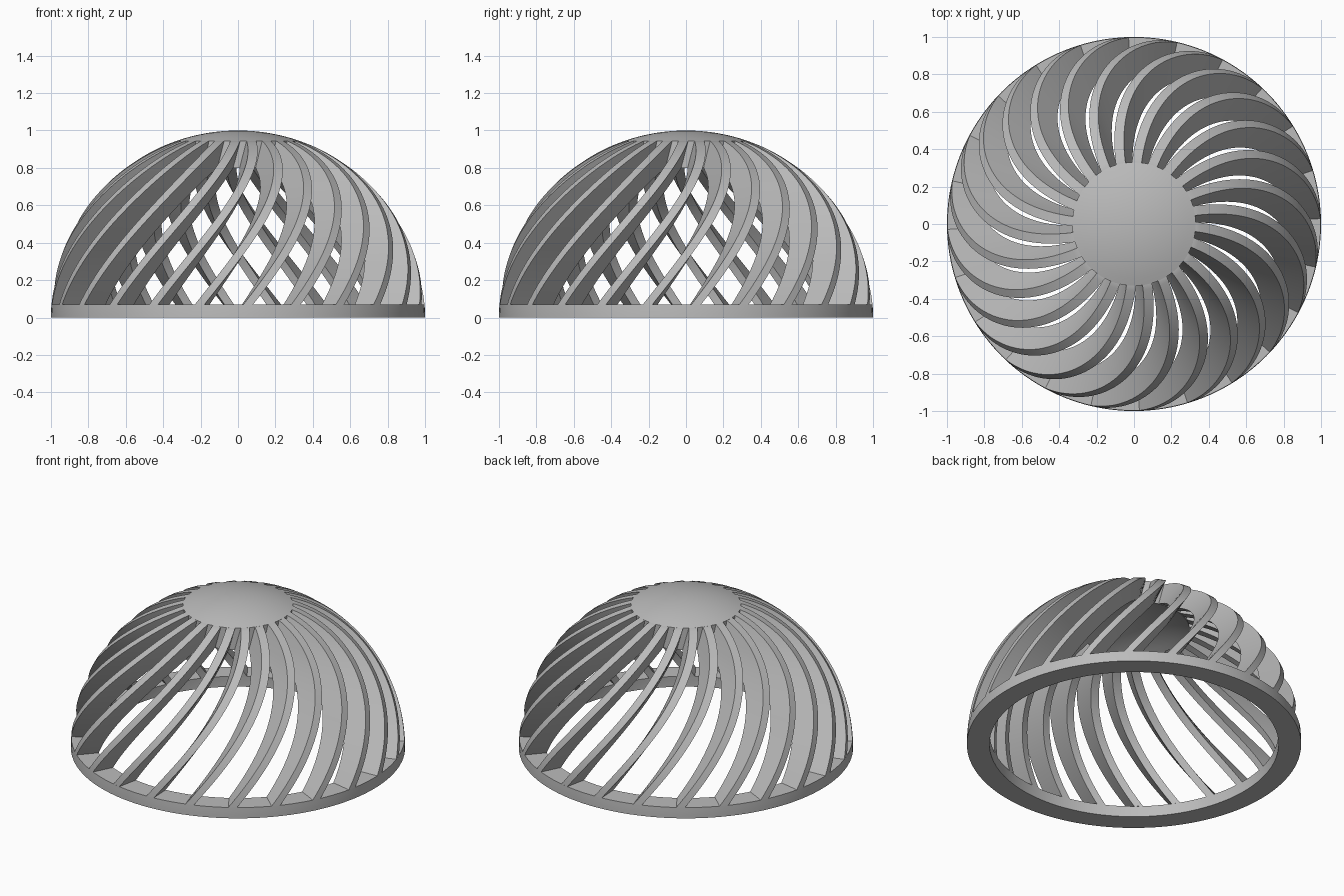
import bpy, bmesh, math

cube = bpy.data.objects.get("Cube")
if cube:
    bpy.data.objects.remove(cube, do_unlink=True)

OUTER, INNER = 1.0, 0.865      # shell radii
BAND_TOP, CAP_R = 0.07, 0.33   # base band height, cap radius
RIBS, RIB_W = 24, 0.052
TWIST = math.radians(45)       # twist per unit of height

grey = bpy.data.materials.new("light_grey")
grey.use_nodes = True
grey.diffuse_color = (0.5, 0.5, 0.5, 1)
grey.node_tree.nodes["Principled BSDF"].inputs["Base Color"].default_value = (0.5, 0.5, 0.5, 1)


def finish(bm, name):
    bmesh.ops.remove_doubles(bm, verts=bm.verts, dist=1e-5)
    bmesh.ops.recalc_face_normals(bm, faces=bm.faces)
    mesh = bpy.data.meshes.new(name)
    bm.to_mesh(mesh)
    bm.free()
    mesh.materials.append(grey)
    mesh.shade_smooth()
    mesh.set_sharp_from_angle(angle=math.radians(30))
    return mesh


def place(mesh, name, turn=0.0):
    ob = bpy.data.objects.new(name, mesh)
    ob.rotation_euler.z = turn
    bpy.context.collection.objects.link(ob)


def revolve(profile, name):
    bm = bmesh.new()
    verts = [bm.verts.new((r, 0, z)) for r, z in profile]
    edges = [bm.edges.new((a, b)) for a, b in zip(verts, verts[1:])]
    bmesh.ops.spin(bm, geom=verts + edges, cent=(0, 0, 0), axis=(0, 0, 1),
                   angle=math.tau, steps=120, use_duplicate=False)
    place(finish(bm, name), name)


def arc(radius, a, b, steps):
    angles = [a + (b - a) * i / steps for i in range(steps + 1)]
    return [(radius * math.cos(t), radius * math.sin(t)) for t in angles]


# Solid cap: the crown of the shell
cap_out = arc(OUTER, math.pi / 2, math.acos(CAP_R / OUTER), 8)
cap_in = arc(INNER, math.acos(CAP_R / INNER), math.pi / 2, 8)
revolve(cap_out + cap_in, "crown_cap")

# Base band: the bottom slice of the shell
band = arc(OUTER, 0, math.asin(BAND_TOP / OUTER), 3)
band += arc(INNER, math.asin(BAND_TOP / INNER), 0, 3)
revolve(band + band[:1], "base_band")

# Twisted rib: radial bars stacked up the shell, each turned with height
bm = bmesh.new()
levels = []
half = RIB_W / 2
for _, z in arc(OUTER, math.asin(BAND_TOP), math.acos(CAP_R), 40):
    r_out = math.sqrt(OUTER ** 2 - z * z - half ** 2)
    r_in = math.sqrt(max(INNER ** 2 - z * z - half ** 2, (CAP_R - 0.01) ** 2))
    c, s = math.cos(TWIST * z), math.sin(TWIST * z)
    ring = []
    for r, w in ((r_in, -half), (r_out, -half), (r_out, half), (r_in, half)):
        ring.append(bm.verts.new((r * c - w * s, r * s + w * c, z)))
    levels.append(ring)
for low, high in zip(levels, levels[1:]):
    for i in range(4):
        j = (i + 1) % 4
        bm.faces.new((low[i], low[j], high[j], high[i]))
bm.faces.new(levels[0])
bm.faces.new(levels[-1])
rib = finish(bm, "twisted_rib")
for k in range(RIBS):
    place(rib, f"twisted_rib_{k + 1}", math.tau * k / RIBS)
